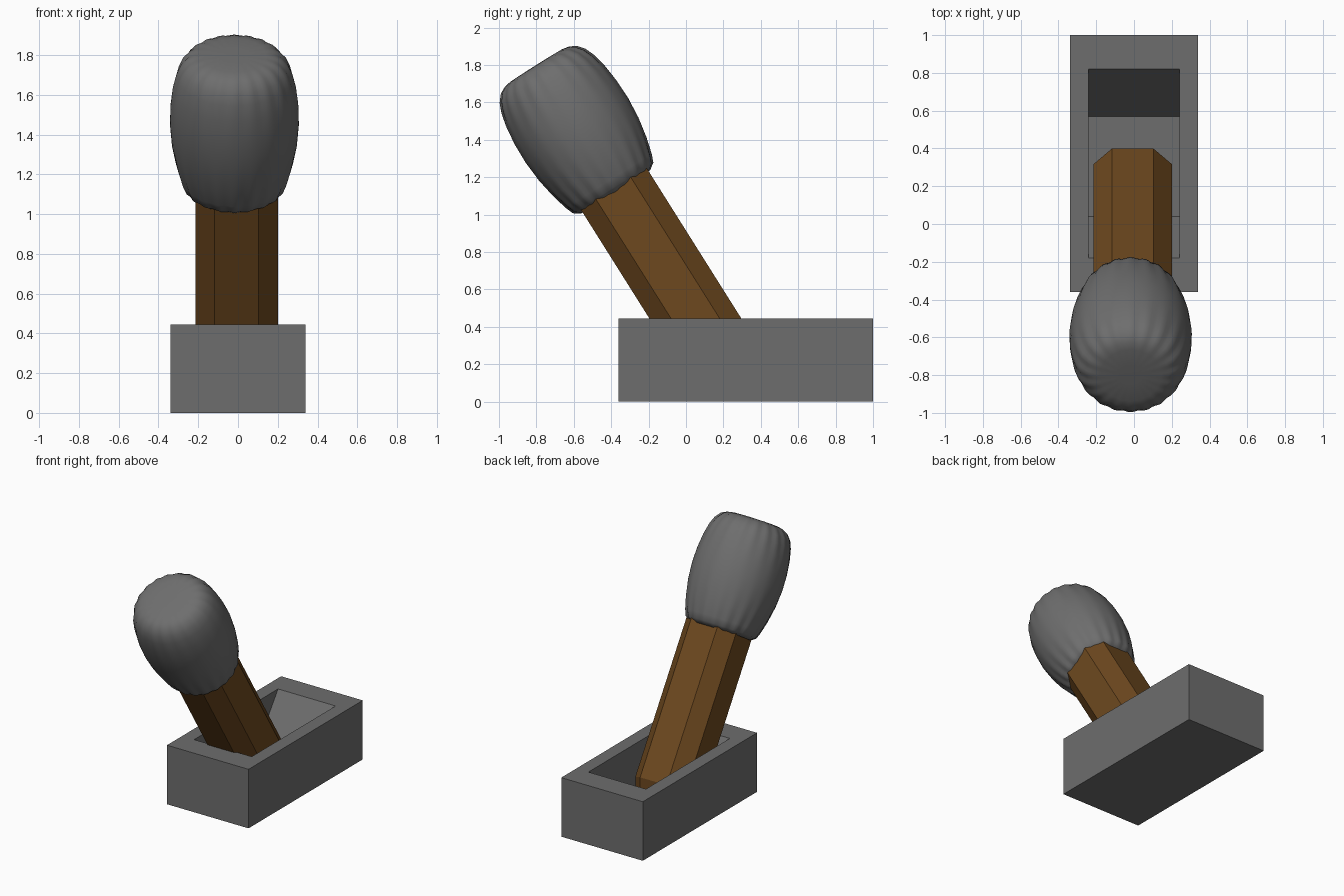
import bpy, bmesh, math
from mathutils import Matrix, Vector

if "Cube" in bpy.data.objects:
    bpy.data.objects.remove(bpy.data.objects["Cube"])

LEAN = math.radians(32.2)
# Lever axis frame: origin where the axis crosses the top of the base
TILT = Matrix.Translation((-0.007, 0.05, 0.445)) @ Matrix.Rotation(LEAN, 4, 'X')


def material(name, color):
    mat = bpy.data.materials.new(name)
    mat.diffuse_color = (*color, 1)
    mat.use_nodes = True
    mat.node_tree.nodes["Principled BSDF"].inputs["Base Color"].default_value = mat.diffuse_color
    return mat


stone = material("stone", (0.155, 0.155, 0.155))
wood = material("wood", (0.155, 0.066, 0.0135))


def loft(name, rings, mat, matrix=Matrix()):
    """Skin a list of equal-length point rings and cap both ends."""
    bm = bmesh.new()
    loops = [[bm.verts.new(p) for p in ring] for ring in rings]
    n = len(loops[0])
    for a, b in zip(loops, loops[1:]):
        for i in range(n):
            j = (i + 1) % n
            bm.faces.new((a[i], a[j], b[j], b[i]))
    bm.faces.new(loops[0][::-1])
    bm.faces.new(loops[-1])
    bmesh.ops.recalc_face_normals(bm, faces=bm.faces)
    mesh = bpy.data.meshes.new(name)
    bm.to_mesh(mesh)
    bm.free()
    mesh.materials.append(mat)
    obj = bpy.data.objects.new(name, mesh)
    bpy.context.collection.objects.link(obj)
    obj.matrix_world = matrix
    return obj


def rect(hx, y0, y1, z):
    return [(-hx, y0, z), (hx, y0, z), (hx, y1, z), (-hx, y1, z)]


# Stone base with a trough that slopes at the front and back
loft("base", [rect(0.34, -0.36, 1.0, 0), rect(0.34, -0.36, 1.0, 0.445),
              rect(0.24, -0.18, 0.82, 0.445), rect(0.24, 0.04, 0.57, 0.10)], stone)

# Eight-sided wooden shaft, its foot dropping straight down into the trough
h, c = 0.208, 0.11
octagon = [(h, -c), (h, c), (c, h), (-c, h), (-h, c), (-h, -c), (-c, -h), (c, -h)]
low, high = [[TILT @ Vector((x, y, z)) for x, y in octagon] for z in (-0.325, 0.86)]
foot = [(p.x, p.y, 0.05) for p in low]
loft("shaft", [foot, low, high], wood)

# Rounded knob: a turned profile with ripples that fade out at the middle
profile = [(0.17, 0.805), (0.215, 0.80), (0.25, 0.825), (0.268, 0.87), (0.293, 0.96),
           (0.314, 1.07), (0.324, 1.19), (0.321, 1.30), (0.309, 1.40), (0.29, 1.48),
           (0.268, 1.532), (0.235, 1.572), (0.20, 1.59), (0.16, 1.598), (0.06, 1.60)]
SEG, LOBES = 100, 20
rings = []
for r, t in profile:
    amp = 0.017 * min(1, abs(t - 1.2) / 0.36) ** 2 if r > 0.1 else 0
    ring = []
    for i in range(SEG):
        a = 2 * math.pi * i / SEG
        k = r * (1 + amp * math.cos(LOBES * a))
        ring.append((k * math.cos(a) - 0.011, k * math.sin(a), t))
    rings.append(ring)
knob = loft("knob", rings, stone, TILT)
bpy.ops.object.select_all(action='DESELECT')
knob.select_set(True)
bpy.context.view_layer.objects.active = knob
bpy.ops.object.shade_smooth_by_angle(angle=math.radians(60))
